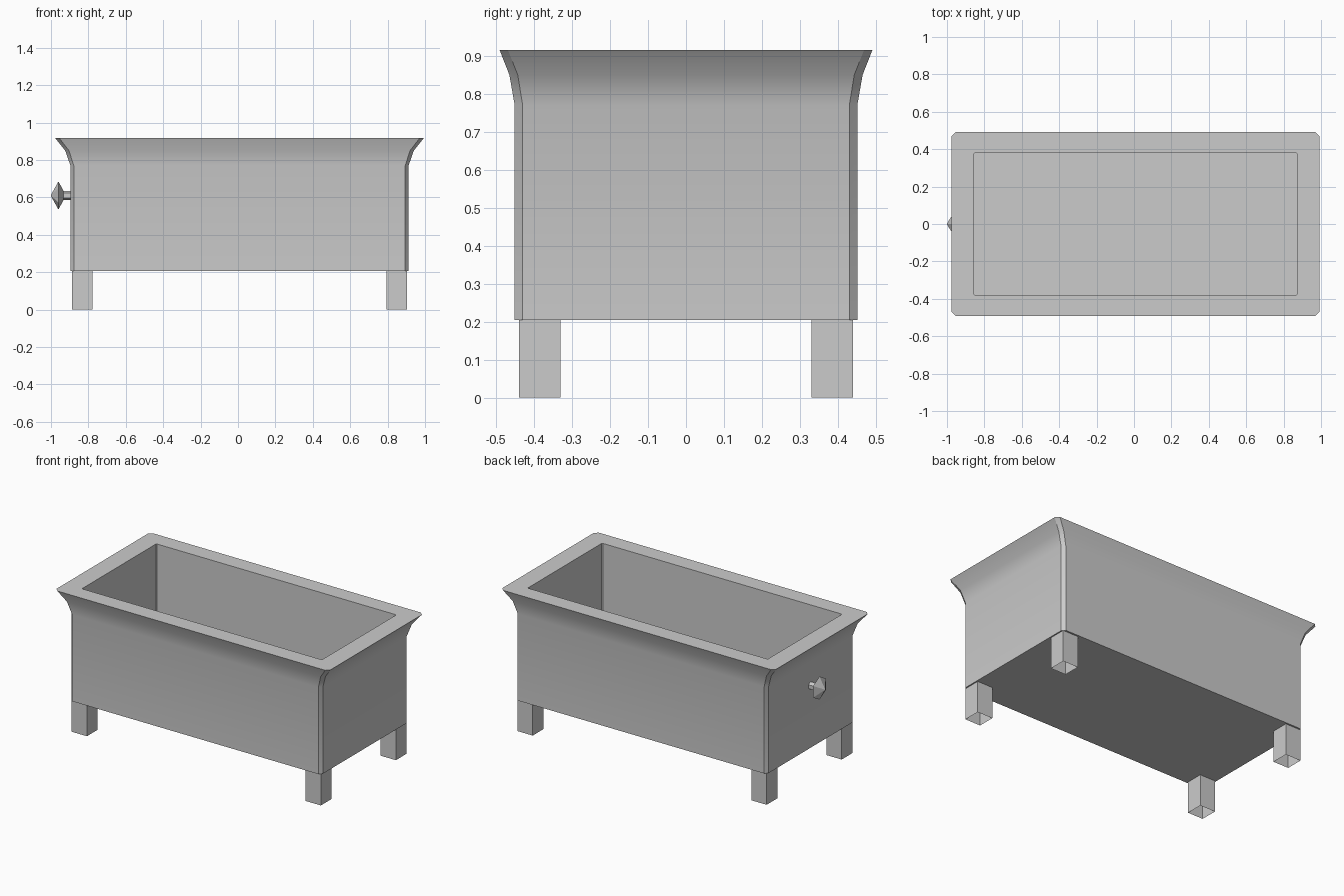
import bpy, bmesh, math
from mathutils import Matrix

if "Cube" in bpy.data.objects:
    bpy.data.objects.remove(bpy.data.objects["Cube"])

grey = bpy.data.materials.new("plain grey")
grey.use_nodes = True
grey.diffuse_color = (0.6, 0.6, 0.6, 1)
grey.node_tree.nodes["Principled BSDF"].inputs["Base Color"].default_value = (0.6, 0.6, 0.6, 1)


def make_object(name, bm, smooth=False):
    mesh = bpy.data.meshes.new(name)
    bm.to_mesh(mesh)
    bm.free()
    mesh.materials.append(grey)
    obj = bpy.data.objects.new(name, mesh)
    bpy.context.collection.objects.link(obj)
    if smooth:
        bpy.ops.object.select_all(action='DESELECT')
        obj.select_set(True)
        bpy.context.view_layer.objects.active = obj
        bpy.ops.object.shade_smooth_by_angle(angle=math.radians(30))
    return obj


def loft(bm, rings):
    """Skin matching rings of points and cap both ends."""
    loops = [[bm.verts.new(p) for p in ring] for ring in rings]
    for a, b in zip(loops, loops[1:]):
        for i in range(len(a)):
            j = (i + 1) % len(a)
            bm.faces.new((a[i], a[j], b[j], b[i]))
    bm.faces.new(loops[0][::-1])
    bm.faces.new(loops[-1])


def cut_rectangle(hx, hy, z, cut_x, cut_y, cx=0.008):
    """Rectangle with clipped corners, counter-clockwise."""
    ring = []
    for sx, sy in ((1, -1), (1, 1), (-1, 1), (-1, -1)):
        pair = [(cx + sx * (hx - cut_x), sy * hy, z), (cx + sx * hx, sy * (hy - cut_y), z)]
        ring += pair if sx * sy < 0 else pair[::-1]
    return ring


# Tub: outer wall, flared lip, flat rim, inner wall and floor
bm = bmesh.new()
loft(bm, [
    cut_rectangle(0.904, 0.451, 0.205, 0.018, 0.021),
    cut_rectangle(0.904, 0.451, 0.77, 0.018, 0.021),
    cut_rectangle(0.932, 0.465, 0.85, 0.02, 0.022),
    cut_rectangle(0.985, 0.491, 0.916, 0.022, 0.022),
    cut_rectangle(0.863, 0.382, 0.916, 0.005, 0.005),
    cut_rectangle(0.863, 0.382, 0.27, 0.005, 0.005),
])
make_object("tub", bm, smooth=True)

# Four square legs, hollow and open underneath
for x_name, sx in (("left", 1), ("right", -1)):
    for y_name, sy in (("front", -1), ("back", 1)):
        bm = bmesh.new()
        place = Matrix.Translation((0.008 + sx * 0.841, sy * 0.385, 0.1025))
        bmesh.ops.create_cube(bm, size=1, matrix=place @ Matrix.Diagonal((0.11, 0.11, 0.205, 1)))
        bm.normal_update()
        bmesh.ops.delete(bm, geom=[f for f in bm.faces if f.normal.z < -0.5], context='FACES_ONLY')
        make_object(f"{y_name}_{x_name}_leg", bm)

# Six-sided knob on the right end, with a thin stem
bm = bmesh.new()
loft(bm, [[(x, r * math.sin(k * math.pi / 3), 0.61 + r * math.cos(k * math.pi / 3))
           for k in range(6)]
          for x, r in ((-1.0, 0.003), (-0.96, 0.075), (-0.933, 0.025), (-0.89, 0.025))])
bmesh.ops.recalc_face_normals(bm, faces=bm.faces)
make_object("knob", bm)
